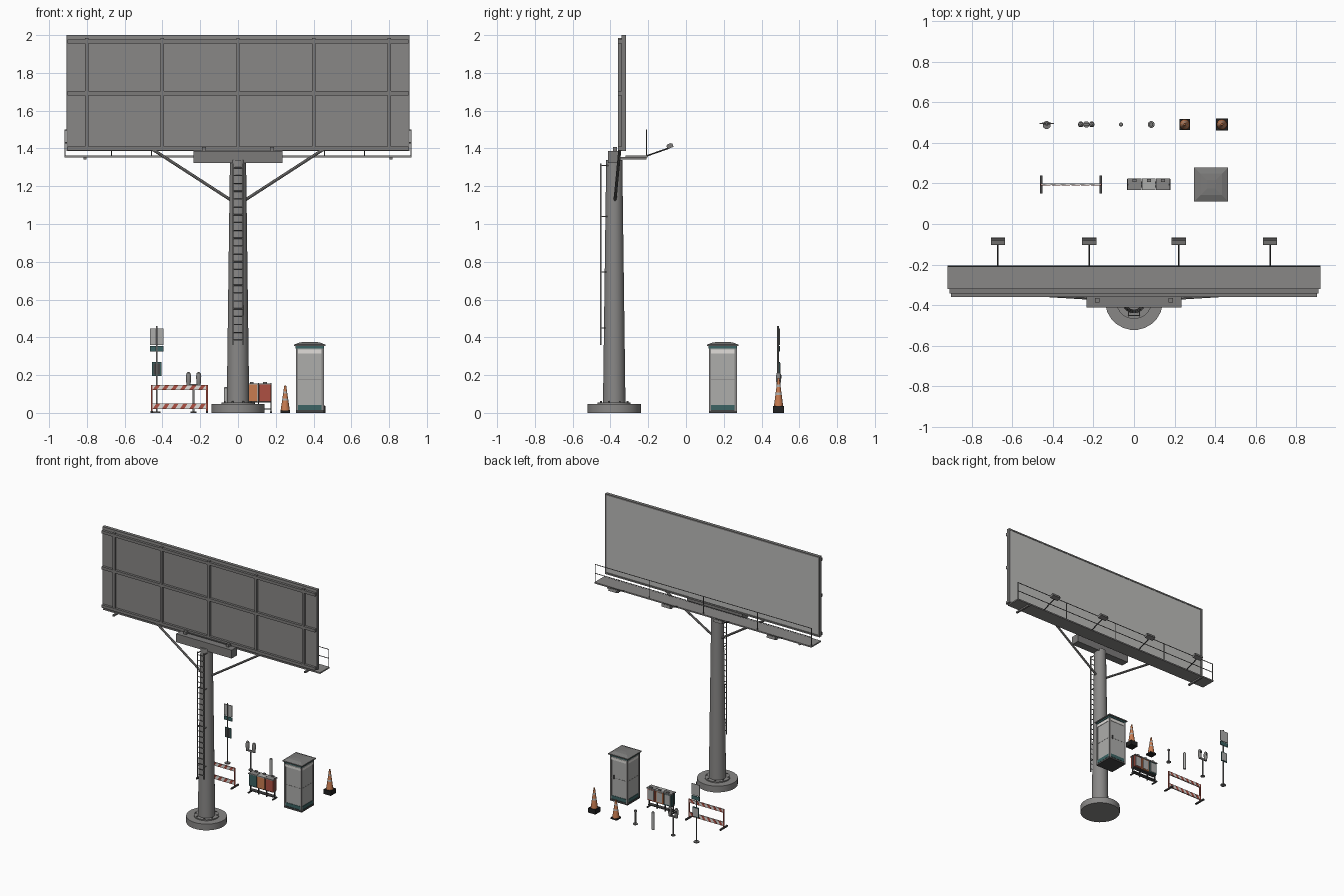
import bpy, bmesh, math
from mathutils import Vector

old = bpy.data.objects.get("Cube")
if old:
    bpy.data.objects.remove(old)


def material(name, r, g, b):
    m = bpy.data.materials.new(name)
    m.use_nodes = True
    m.diffuse_color = (r, g, b, 1)
    m.node_tree.nodes["Principled BSDF"].inputs["Base Color"].default_value = (r, g, b, 1)
    return m


PANEL = material("panel grey", .25, .245, .24)
STEEL = material("steel grey", .2, .197, .193)
POSTER = material("poster grey", .5, .5, .49)
DARK = material("dark metal", .06, .06, .06)
BLACK = material("black rubber", .015, .015, .015)
LIGHT = material("light grey", .42, .42, .41)
WHITE = material("white", .75, .73, .7)
TEAL = material("teal", .045, .125, .125)
ORANGE = material("orange", .58, .2, .08)
RED = material("red", .42, .08, .055)


def finish(name, bm, mats):
    bmesh.ops.recalc_face_normals(bm, faces=bm.faces)
    me = bpy.data.meshes.new(name)
    bm.to_mesh(me)
    bm.free()
    for m in mats:
        me.materials.append(m)
    ob = bpy.data.objects.new(name, me)
    bpy.context.collection.objects.link(ob)
    return ob


def box(name, x, y, z, mat, tilt=0):
    """Box from (min, max) pairs, optionally tilted about x."""
    bm = bmesh.new()
    bmesh.ops.create_cube(bm, size=1)
    bmesh.ops.scale(bm, vec=[p[1] - p[0] for p in (x, y, z)], verts=bm.verts)
    ob = finish(name, bm, [mat])
    ob.location = [(p[0] + p[1]) / 2 for p in (x, y, z)]
    ob.rotation_euler.x = tilt


def mid(c, w):
    return (c - w / 2, c + w / 2)


def lathe(name, x, y, profile, mats, sides=20, smooth=True):
    """Turned part; mats gives one material per profile step."""
    bm = bmesh.new()
    used = list(dict.fromkeys(mats))
    rings = []
    for r, z in profile:
        rings.append([bm.verts.new((r * math.cos(math.tau * (i + .5) / sides),
                                    r * math.sin(math.tau * (i + .5) / sides), z)) for i in range(sides)])
    for k in range(len(rings) - 1):
        for i in range(sides):
            j = (i + 1) % sides
            f = bm.faces.new((rings[k][i], rings[k][j], rings[k + 1][j], rings[k + 1][i]))
            f.material_index = used.index(mats[min(k, len(mats) - 1)])
    bm.faces.new(rings[0])
    bm.faces.new(rings[-1]).material_index = used.index(mats[-1])
    ob = finish(name, bm, used)
    ob.location = (x, y, 0)
    if smooth:
        bpy.ops.object.select_all(action='DESELECT')
        ob.select_set(True)
        bpy.context.view_layer.objects.active = ob
        bpy.ops.object.shade_smooth_by_angle(angle=math.radians(35))


def rod(name, a, b, r, mat, sides=8):
    a, b = Vector(a), Vector(b)
    bm = bmesh.new()
    bmesh.ops.create_cone(bm, cap_ends=True, segments=sides, radius1=r, radius2=r, depth=(b - a).length)
    ob = finish(name, bm, [mat])
    ob.location = (a + b) / 2
    ob.rotation_euler = (b - a).to_track_quat('Z', 'Y').to_euler()


# Billboard: sheet, poster face, rim and grid
box("board_sheet", (-.9, .9), (-.342, -.325), (1.395, 1.995), PANEL)
box("poster_face", (-.896, .896), (-.325, -.32), (1.4, 1.99), POSTER)
for s in (-1, 1):
    box("board_side_rim", mid(s * .902, .012), (-.342, -.317), (1.387, 2), STEEL)
for z in (1.392, 1.995):
    box("board_edge_rim", (-.908, .908), (-.342, -.317), mid(z, .011), STEEL)
for x in (-.8, -.4, 0, .4, .8):
    box("grid_upright", mid(x, .018), (-.359, -.341), (1.39, 1.985), STEEL)
for z in (1.4, 1.692, 1.967):
    box("grid_rail", (-.902, .902), (-.36, -.341), mid(z, .022), STEEL)

# Column, footing and anchor bolts
CY = -.38
lathe("footing", 0, CY, [(.142, 0), (.142, .048)], [PANEL], 24)
lathe("column_flange", 0, CY, [(.088, .047), (.088, .056)], [PANEL], 24)
lathe("column", 0, CY, [(.06, .05), (.043, 1.34)], [PANEL], 24)
for i in range(8):
    a = math.tau * (i + .5) / 8
    lathe("anchor_bolt", .076 * math.cos(a), CY + .076 * math.sin(a), [(.005, .05), (.005, .063)], [STEEL], 6, False)

# Head beam, stubs and diagonal braces
box("head_beam", (-.235, .235), (-.412, -.35), (1.323, 1.387), STEEL)
box("beam_plate", (-.2, .2), (-.36, -.32), (1.387, 1.4), DARK)
for s in (-1, 1):
    box("beam_stub", mid(s * .18, .022), mid(-.375, .022), (1.385, 1.408), STEEL)
    rod("brace", (s * .035, -.376, 1.125), (s * .46, -.35, 1.4), .008, PANEL)

# Ladder
for s in (-1, 1):
    box("ladder_rail", mid(s * .027, .006), mid(-.451, .008), (.36, 1.32), STEEL)
    for z in (.45, .745, 1.04, 1.31):
        box("ladder_bracket", mid(s * .027, .005), (-.451, -.39), mid(z, .005), STEEL)
for i in range(23):
    z = .385 + i * .0415
    rod("ladder_rung", (-.027, -.451, z), (.027, -.451, z), .003, STEEL, 6)

# Catwalk with handrail
box("catwalk", (-.918, .918), (-.32, -.205), (1.353, 1.363), PANEL)
for s in (-1, 1):
    box("catwalk_bracket", mid(s * .81, .014), (-.35, -.21), (1.342, 1.354), STEEL)
for i in range(5):
    x = (i - 2) * .4575
    rod("handrail_post", (x, -.21, 1.36), (x, -.21, 1.5), .003, STEEL, 6)
for z in (1.43, 1.498):
    rod("handrail", (-.915, -.21, z), (.915, -.21, z), .003, STEEL, 6)

# Floodlights on arms
for x in (-.67, -.22, .22, .67):
    rod("lamp_arm", (x, -.21, 1.36), (x, -.09, 1.402), .004, DARK, 6)
    box("lamp_head", mid(x, .07), mid(-.085, .034), mid(1.412, .02), STEEL, .35)
    box("lamp_glass", mid(x, .06), mid(-.089, .018), mid(1.4235, .004), PANEL, .35)

# Booth
bx, by = .38, .195
box("booth_body", mid(bx, .14), mid(by, .14), (.01, .345), LIGHT)
for w, z0, z1, m, n in ((.148, 0, .014, DARK, "plinth"), (.146, .016, .042, TEAL, "lower_band"),
                        (.142, .177, .18, STEEL, "seam"), (.146, .315, .335, WHITE, "upper_band"),
                        (.15, .342, .354, TEAL, "cornice")):
    box("booth_" + n, mid(bx, w), mid(by, w), (z0, z1), m)
for sx in (-1, 1):
    for sy in (-1, 1):
        box("booth_corner", mid(bx + sx * .068, .012), mid(by + sy * .068, .012), (.01, .345), PANEL)
lathe("booth_roof", bx, by, [(.118, .353), (.118, .361), (.075, .373), (.03, .376)], [STEEL], 4, False)
box("door_handle", mid(bx + .045, .008), (by + .069, by + .075), (.17, .2), DARK)

# Recycling bins on a stand
for x, m, lid in ((.003, TEAL, PANEL), (.073, ORANGE, LIGHT), (.143, RED, PANEL)):
    box("bin_body", mid(x, .062), (.172, .217), (.06, .15), m)
    box("bin_face", mid(x, .046), (.214, .22), (.068, .142), LIGHT)
    box("bin_lid", mid(x, .068), (.168, .224), (.149, .156), lid)
    box("bin_grip", mid(x, .02), mid(.215, .014), (.155, .164), STEEL)
for x in (-.03, .038, .108, .174):
    box("bin_post", mid(x, .006), mid(.195, .01), (0, .158), DARK)
for z in (.02, .057):
    box("bin_rail", (-.03, .174), mid(.195, .03), mid(z, .006), DARK)
for x in (-.03, .174):
    box("bin_foot", mid(x, .01), mid(.195, .055), (0, .008), DARK)

# Striped barrier
for z0, z1 in ((.02, .05), (.122, .148)):
    box("barrier_board", (-.456, -.164), mid(.195, .008), (z0, z1), WHITE)
    for i in range(6):
        x = -.452 + i * .048
        bm = bmesh.new()
        corners = ((x, z0), (x + .022, z0), (x + .042, z1), (x + .02, z1))
        f = bm.faces.new([bm.verts.new((px, .1905, pz)) for px, pz in corners])
        top = bmesh.ops.extrude_face_region(bm, geom=[f])["geom"]
        bmesh.ops.translate(bm, vec=(0, .009, 0), verts=[v for v in top if isinstance(v, bmesh.types.BMVert)])
        finish("barrier_stripe", bm, [RED])
for x in (-.456, -.164):
    box("barrier_post", mid(x, .009), mid(.195, .009), (0, .148), RED)
    box("barrier_foot", mid(x, .012), mid(.195, .09), (0, .01), DARK)

# Traffic cones
STRIPES = [ORANGE, LIGHT, ORANGE, LIGHT, ORANGE]
for x, w, foot, h in ((.25, .052, .012, .145), (.433, .06, .036, .185)):
    box("cone_base", mid(x, w), mid(.49, w), (0, foot), BLACK)
    steps = (0, .4, .49, .68, .76, 1)
    lathe("cone", x, .49, [(.025 - .02 * t, foot + (h - foot) * t) for t in steps], STRIPES, 16)

# Street sign with plates behind its pole
sx, sy = -.43, .487
lathe("sign_pole", sx, sy, [(.02, 0), (.02, .007), (.005, .008), (.005, .46)], [STEEL], 12)
box("sign_plate", mid(sx, .07), (.493, .498), (.36, .446), LIGHT)
box("sign_strip", mid(sx, .07), (.492, .498), (.326, .355), TEAL)
box("notice_plate", mid(sx, .052), (.492, .498), (.195, .27), TEAL)
box("notice_back", mid(sx, .036), (.49, .493), (.203, .262), DARK)
box("notice_face", mid(sx, .044), (.496, .5), (.201, .264), LIGHT)

# Twin parking meter
mx = -.235
lathe("meter_pole", mx, .49, [(.016, 0), (.016, .006), (.006, .007), (.006, .145)], [STEEL], 12)
box("meter_crossbar", mid(mx, .07), mid(.49, .01), (.14, .152), STEEL)
for s in (-1, 1):
    x = mx + s * .027
    lathe("meter_head", x, .49, [(.009, .145), (.013, .165), (.014, .195), (.011, .21), (.004, .216)], [PANEL], 12)
    box("meter_window", mid(x, .014), (.5, .505), (.182, .2), DARK)

# Bollard and marker post
lathe("bollard", -.064, .49, [(.01, 0), (.01, .132), (.006, .137)], [LIGHT], 12)
lathe("marker_post", .085, .49, [(.017, 0), (.017, .006), (.006, .008), (.006, .095), (.01, .097), (.01, .108)],
      [STEEL], 12)
